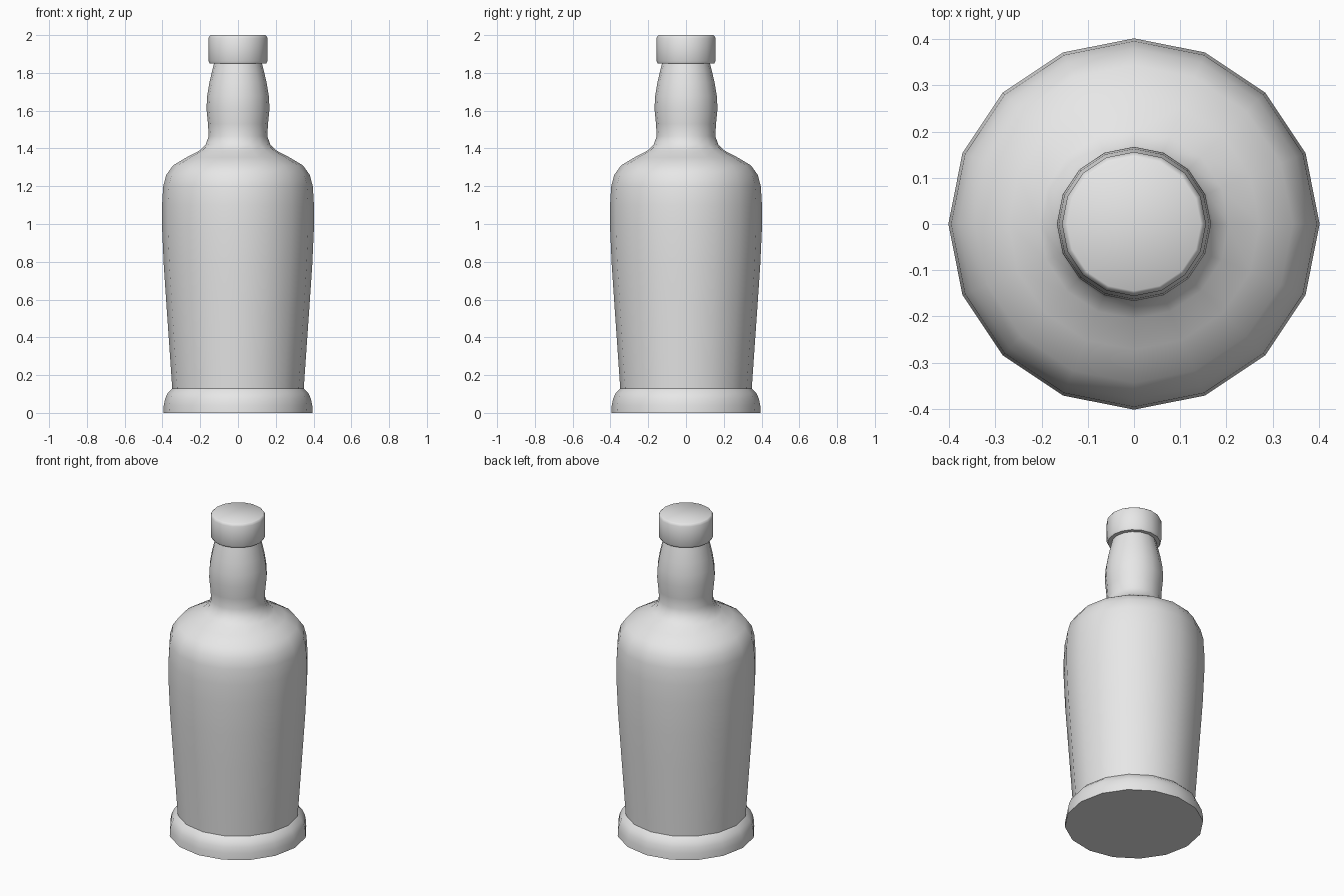
import bpy
import bmesh
import math

cube = bpy.data.objects.get("Cube")
if cube:
    bpy.data.objects.remove(cube, do_unlink=True)

SIDES = 16

# One plain grey for the whole bottle
grey = bpy.data.materials.new("plain_grey")
grey.use_nodes = True
colour = (0.8, 0.8, 0.8, 1)
grey.diffuse_color = colour
for node in grey.node_tree.nodes:
    if node.type == 'BSDF_PRINCIPLED':
        node.inputs["Base Color"].default_value = colour


def lathe(name, profile, close_bottom=False, close_top=False):
    """Turn a list of (radius, height) points about the z axis."""
    bm = bmesh.new()
    rings = []
    for r, z in profile:
        angles = [math.tau * i / SIDES for i in range(SIDES)]
        rings.append([bm.verts.new((r * math.cos(a), r * math.sin(a), z)) for a in angles])
    for low, high in zip(rings, rings[1:]):
        for i in range(SIDES):
            j = (i + 1) % SIDES
            bm.faces.new((low[i], low[j], high[j], high[i]))
    if close_bottom:
        bm.faces.new(rings[0][::-1])
    if close_top:
        bm.faces.new(rings[-1])
    mesh = bpy.data.meshes.new(name)
    bm.to_mesh(mesh)
    bm.free()
    mesh.materials.append(grey)
    obj = bpy.data.objects.new(name, mesh)
    bpy.context.collection.objects.link(obj)
    bpy.ops.object.select_all(action='DESELECT')
    obj.select_set(True)
    bpy.context.view_layer.objects.active = obj
    bpy.ops.object.shade_smooth_by_angle(angle=math.radians(40))
    return obj


# Rounded foot
lathe("base", [(0.395, 0), (0.393, 0.04), (0.386, 0.075), (0.372, 0.105), (0.348, 0.128)],
      close_bottom=True)

# Tapered body, shoulder and bulging neck
lathe("body_and_neck", [
    (0.348, 0.128), (0.362, 0.33), (0.378, 0.56), (0.393, 0.78), (0.402, 0.98),
    (0.402, 1.1), (0.396, 1.2), (0.38, 1.26), (0.344, 1.31), (0.272, 1.353),
    (0.205, 1.388), (0.172, 1.418), (0.155, 1.465), (0.159, 1.53), (0.167, 1.61),
    (0.163, 1.68), (0.151, 1.75), (0.137, 1.81), (0.127, 1.85)])

# Stopper cap
lathe("cap", [(0.127, 1.85), (0.15, 1.85), (0.156, 1.862), (0.156, 1.985), (0.15, 1.996), (0.145, 2.0)],
      close_top=True)
